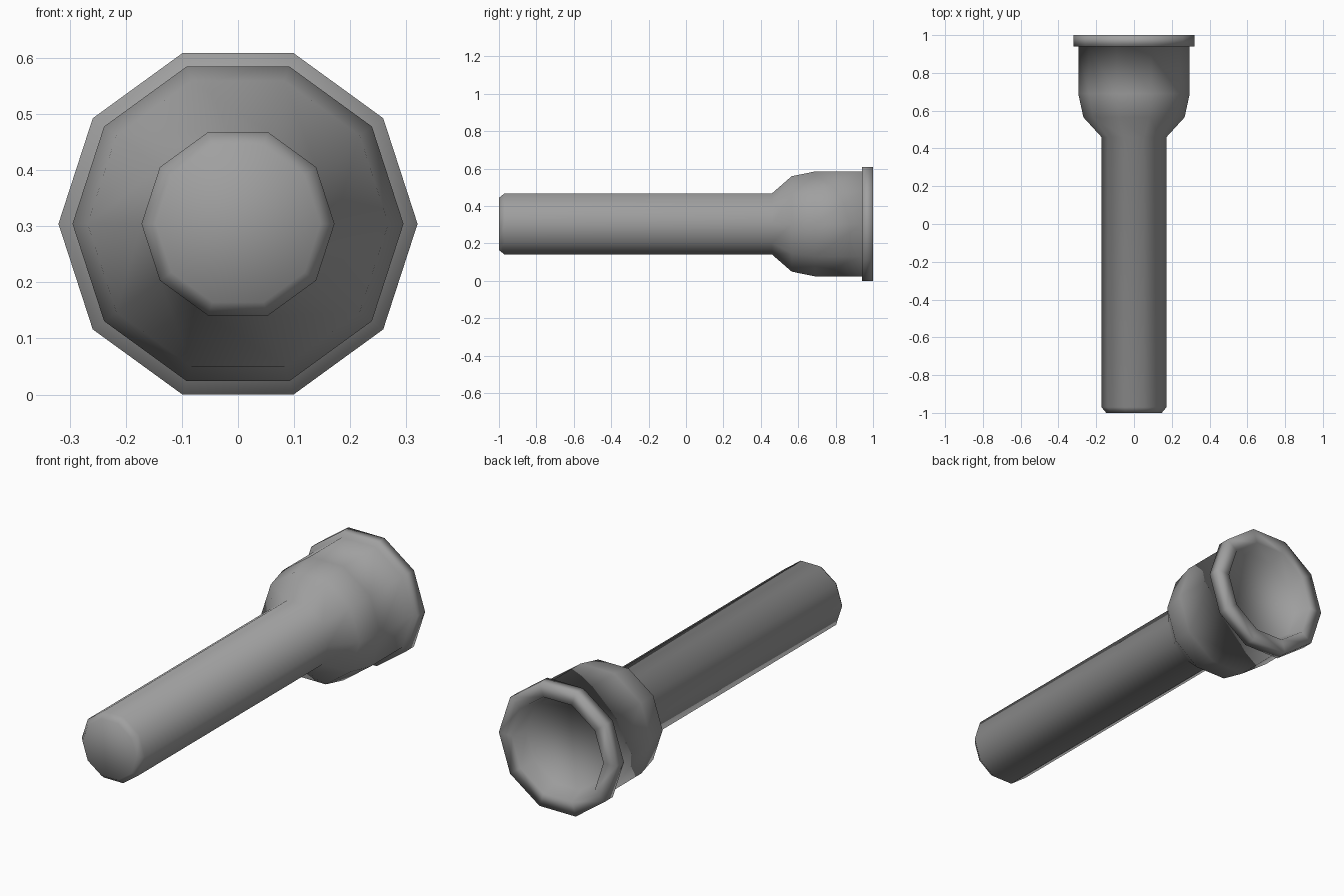
import bpy
import bmesh
import math

cube = bpy.data.objects.get("Cube")
if cube:
    bpy.data.objects.remove(cube, do_unlink=True)

SIDES = 10
AXIS_HEIGHT = 0.32 * math.sin(math.radians(72))

# Profile as (position along y, radius), from the handle end to the lens
handle = [(-1.0, 0.147), (-0.97, 0.172), (0.46, 0.172)]
head = [(0.565, 0.268), (0.69, 0.295), (0.94, 0.295)]
rim = [(0.94, 0.32), (1.0, 0.32), (1.0, 0.25)]
recess = [(0.92, 0.225)]

grey = bpy.data.materials.new("mid grey")
grey.use_nodes = True
colour = (0.35, 0.35, 0.35, 1.0)
grey.diffuse_color = colour
grey.node_tree.nodes["Principled BSDF"].inputs["Base Color"].default_value = colour


def add_ring(bm, y, radius):
    """Add one ten-sided ring around the long axis."""
    angles = [math.tau * i / SIDES for i in range(SIDES)]
    return [bm.verts.new((radius * math.cos(a), y, AXIS_HEIGHT + radius * math.sin(a)))
            for a in angles]


# Handle, flared head, rim and lens recess form one continuous skin
bm = bmesh.new()
rings = [add_ring(bm, y, r) for y, r in handle + head + rim + recess]
for a, b in zip(rings, rings[1:]):
    for i in range(SIDES):
        j = (i + 1) % SIDES
        bm.faces.new((a[i], a[j], b[j], b[i]))

# Handle end cap and lens floor
bm.faces.new(rings[0])
bm.faces.new(rings[-1])
bmesh.ops.recalc_face_normals(bm, faces=bm.faces[:])

for face in bm.faces:
    face.smooth = True
mesh = bpy.data.meshes.new("torch_body")
bm.to_mesh(mesh)
bm.free()
mesh.materials.append(grey)
body = bpy.data.objects.new("torch_body", mesh)
bpy.context.collection.objects.link(body)
